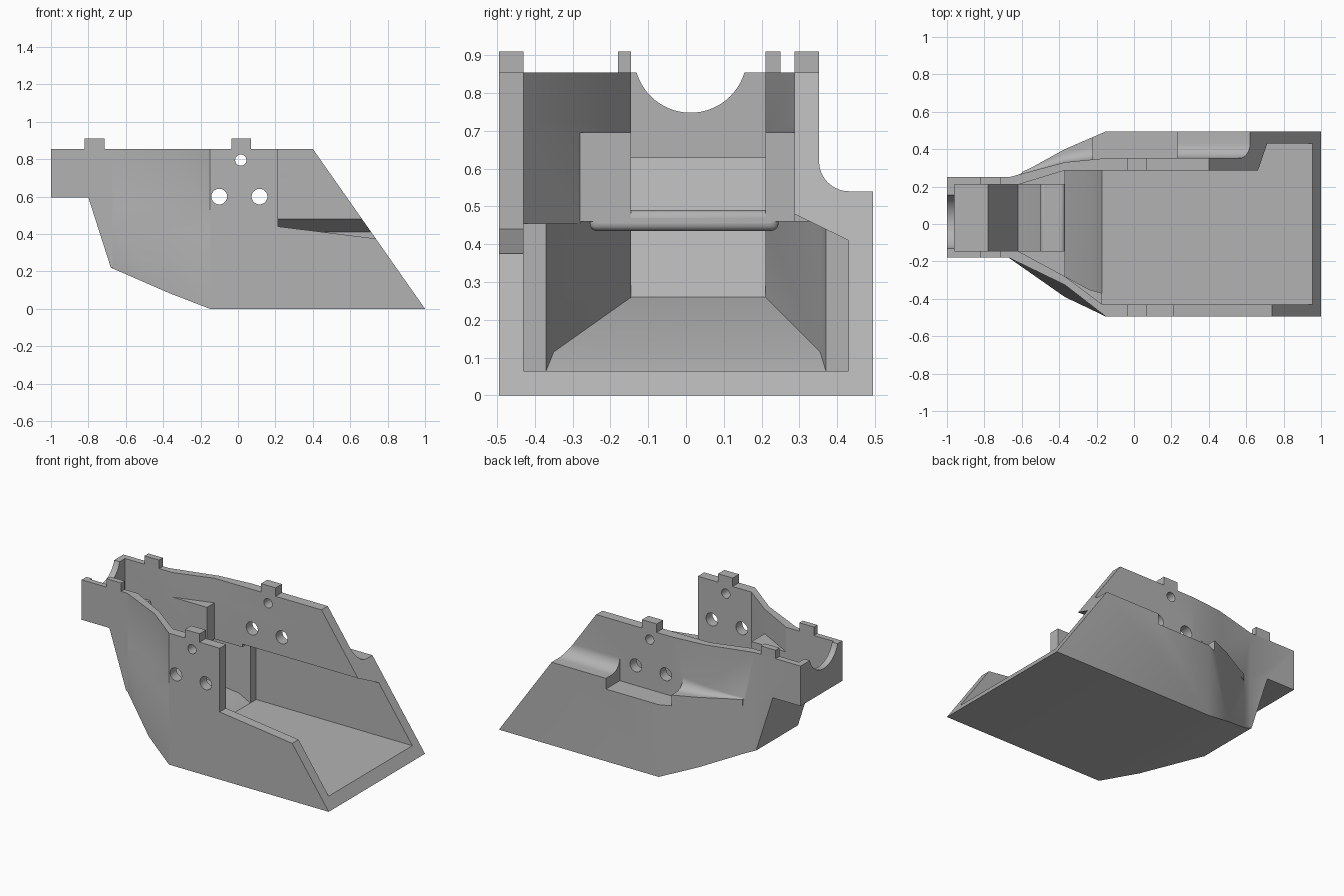
import bpy, bmesh, math
from mathutils import Vector

cube = bpy.data.objects.get("Cube")
if cube:
    bpy.data.objects.remove(cube, do_unlink=True)

grey = bpy.data.materials.new("plain grey")
grey.use_nodes = True
COLOUR = (0.45, 0.45, 0.45, 1)
grey.diffuse_color = COLOUR
grey.node_tree.nodes["Principled BSDF"].inputs["Base Color"].default_value = COLOUR


def loft(name, rings):
    """Closed solid through rings of equal point count."""
    bm = bmesh.new()
    loops = [[bm.verts.new(p) for p in ring] for ring in rings]
    n = len(loops[0])
    for a, b in zip(loops, loops[1:]):
        for i in range(n):
            j = (i + 1) % n
            bm.faces.new((a[i], a[j], b[j], b[i]))
    bm.faces.new(loops[0])
    bm.faces.new(loops[-1])
    bmesh.ops.recalc_face_normals(bm, faces=bm.faces)
    mesh = bpy.data.meshes.new(name)
    bm.to_mesh(mesh)
    bm.free()
    mesh.materials.append(grey)
    ob = bpy.data.objects.new(name, mesh)
    bpy.context.collection.objects.link(ob)
    return ob


def prism(name, axis, pts, lo, hi):
    """Extrude a 2D outline along an axis."""
    def place(p, d):
        c = list(p)
        c.insert("xyz".index(axis), d)
        return Vector(c)
    return loft(name, [[place(p, d) for p in pts] for d in (lo, hi)])


def box(name, x, y, z):
    return prism(name, "z", [(x[0], y[0]), (x[1], y[0]), (x[1], y[1]), (x[0], y[1])], *z)


def circle(a, b, r, n=40):
    return [(a + r * math.cos(math.tau * i / n), b + r * math.sin(math.tau * i / n)) for i in range(n)]


def combine(target, tool, operation):
    """Apply a boolean and discard the tool."""
    tool.hide_render = True
    mod = target.modifiers.new("combine", "BOOLEAN")
    mod.operation, mod.solver, mod.object = operation, "EXACT", tool
    graph = bpy.context.evaluated_depsgraph_get()
    mesh = bpy.data.meshes.new_from_object(target.evaluated_get(graph))
    target.modifiers.clear()
    target.data = mesh
    bpy.data.objects.remove(tool, do_unlink=True)


# Hull core: straight neck flaring into the wide body
def hull_ring(z, bulge):
    pts = [(-1.1, -.18), (-.67, -.18), (-.37, -bulge), (-.15, -.495), (1.2, -.495),
           (1.2, .352), (-.15, .352), (-.37, .33), (-.67, .25), (-1.1, .25)]
    return [(x, y, z) for x, y in pts]


hull = loft("hull", [hull_ring(-.1, .39), hull_ring(.43, .39), hull_ring(.54, .325), hull_ring(1, .325)])

# Left side shelf with a concave fillet and a recess under the holes
shelf = prism("shelf", "z", [(-.66, .24), (-.37, .4), (-.15, .495), (1.25, .495), (1.25, .2), (-.3, .2)], -.12, .54)


def fillet_ring(x, y, r):
    arc = [(x, y + r - r * math.cos(t), .54 + r - r * math.sin(t))
           for t in [math.pi / 2 * i / 10 for i in range(11)]]
    return [(x, y - .03, .54 + r)] + arc + [(x, y + r, .5), (x, y - .03, .5)]


fillet = loft("fillet", [fillet_ring(1.3, .352, .08), fillet_ring(-.15, .352, .08),
                         fillet_ring(-.37, .33, .05), fillet_ring(-.6, .268, .01)])
combine(shelf, fillet, "UNION")
combine(shelf, box("recess", (-.22, .23), (.33, .8), (.47, .9)), "DIFFERENCE")
combine(hull, shelf, "UNION")

# Side silhouette
combine(hull, prism("silhouette", "y", [(-1, .595), (-.8, .595), (-.68, .22), (-.37, .085), (-.15, 0),
                                        (1, 0), (.4, .855), (-1, .855)], -.9, .9), "INTERSECT")

# Inner spaces
cutters = [
    prism("upper_space", "z", [(-.96, -.145), (-.62, -.145), (-.37, -.28), (-.17, -.43), (1.2, -.43),
                               (1.2, .287), (-.37, .287), (-.62, .21), (-.96, .21)], .695, 1.1),
    prism("middle_space", "z", [(-.37, -.28), (-.17, -.43), (1.2, -.43), (1.2, .287), (-.37, .287)], .455, .72),
    prism("neck_channel", "y", [(-.96, 1.1), (-.96, .63), (-.78, .63), (-.62, .26), (-.3, .14), (-.3, 1.1)],
          -.145, .21),
    prism("main_space", "x", [(-.43, .065), (.43, .065), (.43, .41), (.287, .48), (.287, .6), (-.43, .6)],
          -.17, 1.2),
    loft("nose_space", [[(x, a, z), (x, b, z), (x, b, .46), (x, a, .46)] for x, a, b, z in
                        ((-.1, -.37, .37, .065), (-.17, -.37, .37, .065),
                         (-.24, -.35, .355, .115), (-.62, -.145, .21, .26))]),
    # Lowered right wall, round neck cut-out and through holes
    prism("right_wall_cut", "y", [(.215, 1.2), (.215, .44), (.74, .375), (1.2, .318), (1.2, 1.2)], -.7, -.4),
    prism("neck_arc", "x", circle(.012, .897, .149, 64), -1.1, -.9),
]
for x, z, r in ((-.1, .6, .042), (.115, .6, .042), (.015, .795, .03)):
    cutters.append(prism("hole", "y", circle(x, z, r), -.8, .8))
for cutter in cutters:
    combine(hull, cutter, "DIFFERENCE")

# Cross bar between the inner gussets
bar = box("cross_bar", (-.5, -.37), (-.255, .245), (.435, .49))
bevel = bar.modifiers.new("round", "BEVEL")
bevel.width, bevel.segments = .02, 4

# Locating tabs on the top edges
parts = [hull, bar]
for name, x, y in (("right_body_tab", (-.035, .07), (-.495, -.43)), ("left_body_tab", (-.035, .07), (.287, .352)),
                   ("right_neck_tab", (-.82, -.715), (-.18, -.145)), ("left_neck_tab", (-.82, -.715), (.21, .25))):
    parts.append(box(name, x, y, (.85, .91)))

for ob in parts:
    bpy.ops.object.select_all(action="DESELECT")
    ob.select_set(True)
    bpy.context.view_layer.objects.active = ob
    bpy.ops.object.shade_smooth_by_angle(angle=math.radians(25))
